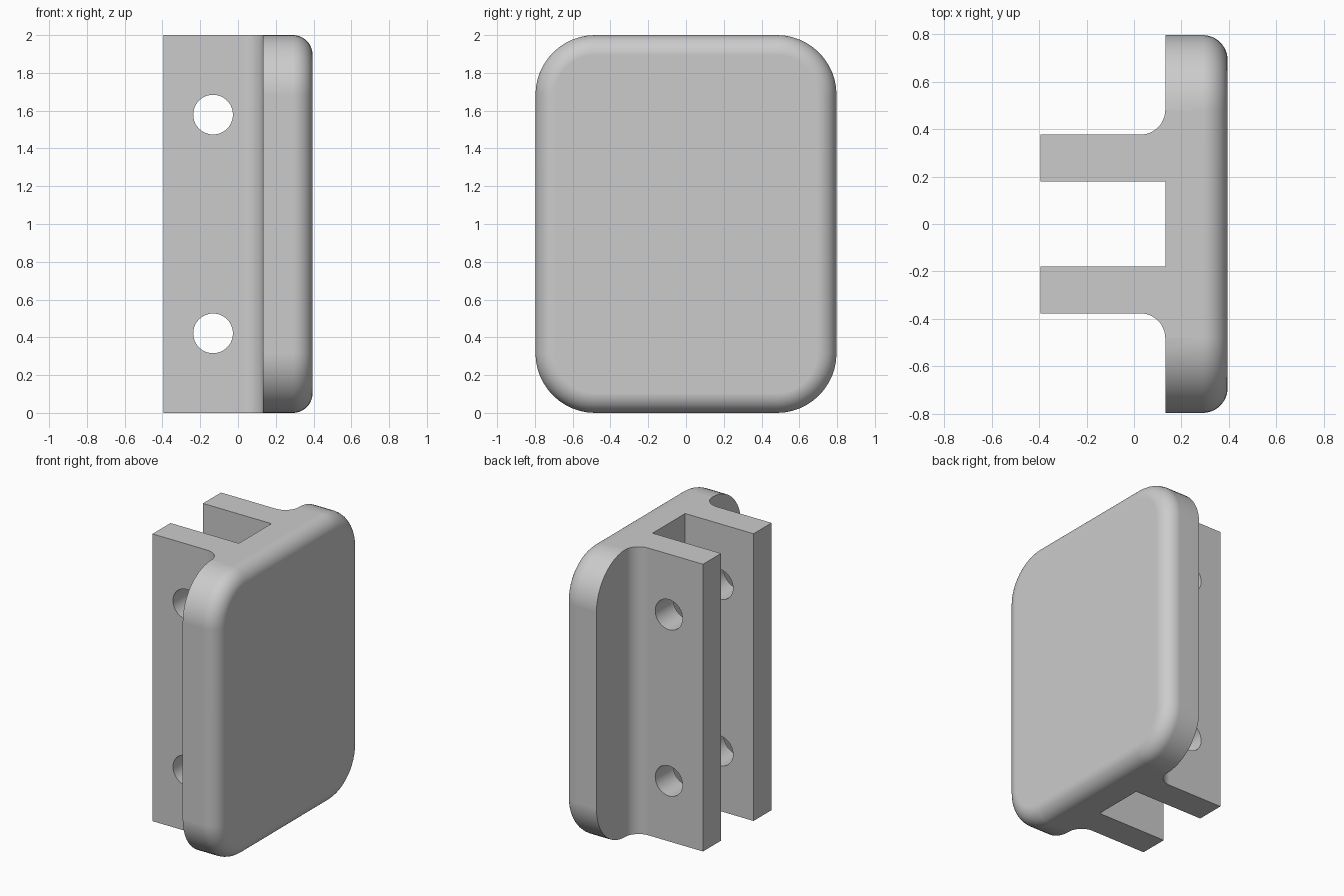
import bpy, bmesh
from math import sin, cos, pi, radians
from mathutils import Vector

cube = bpy.data.objects.get("Cube")
if cube:
    bpy.data.objects.remove(cube, do_unlink=True)

# Main dimensions
HALF_X, HALF_Y, HEIGHT = 0.395, 0.797, 2.0
BACK = 0.132                      # rear face of the pad
CORNER, FILLET = 0.316, 0.105
INNER, OUTER = 0.179, 0.377       # jaw wall faces
STEPS = 12

grey = bpy.data.materials.new("plain grey")
grey.use_nodes = True
grey.diffuse_color = (0.6, 0.6, 0.6, 1)
grey.node_tree.nodes["Principled BSDF"].inputs["Base Color"].default_value = (0.6, 0.6, 0.6, 1)


def skin(name, rings):
    """Closed solid from matching rings of points, capped at both ends."""
    bm = bmesh.new()
    loops = [[bm.verts.new(p) for p in ring] for ring in rings]
    n = len(loops[0])
    for a, b in zip(loops, loops[1:]):
        for i in range(n):
            j = (i + 1) % n
            bm.faces.new((a[i], a[j], b[j], b[i]))
    bm.faces.new(loops[0])
    bm.faces.new(loops[-1])
    bmesh.ops.recalc_face_normals(bm, faces=bm.faces)
    mesh = bpy.data.meshes.new(name)
    bm.to_mesh(mesh)
    bm.free()
    mesh.materials.append(grey)
    obj = bpy.data.objects.new(name, mesh)
    bpy.context.collection.objects.link(obj)
    return obj


def arc(cx, cy, r, start, end):
    angles = [start + (end - start) * i / STEPS for i in range(STEPS + 1)]
    return [(cx + r * cos(a), cy + r * sin(a)) for a in angles]


def pad_ring(x, inset):
    """Rounded rectangle across the pad at depth x."""
    cy, cz = HALF_Y - CORNER, HEIGHT / 2 - CORNER
    ring = []
    for k, (sy, sz) in enumerate([(1, 1), (-1, 1), (-1, -1), (1, -1)]):
        ring += arc(sy * cy, sz * cz, CORNER - inset, k * pi / 2, (k + 1) * pi / 2)
    return [(x, y, z + HEIGHT / 2) for y, z in ring]


def combine(target, other, operation):
    mod = target.modifiers.new("combine", "BOOLEAN")
    mod.operation, mod.solver, mod.object = operation, "EXACT", other
    bpy.context.view_layer.objects.active = target
    bpy.ops.object.modifier_apply(modifier=mod.name)
    bpy.data.objects.remove(other, do_unlink=True)


# Pad with a rounded outer rim
rings = [pad_ring(BACK, 0)]
for depth, rim in arc(HALF_X - FILLET, 0, FILLET, pi / 2, 0):
    rings.append(pad_ring(depth, FILLET - rim))
bracket = skin("clamp_bracket", rings)

# Two jaw walls, filleted on their outer side where they meet the pad
for name, side in (("left_jaw", 1), ("right_jaw", -1)):
    root = BACK + 0.08
    outline = [(-HALF_X, INNER), (root, INNER), (root, OUTER + FILLET)]
    outline += arc(BACK - FILLET, OUTER + FILLET, FILLET, 0, -pi / 2)
    outline.append((-HALF_X, OUTER))
    jaw = skin(name, [[(x, side * y, z) for x, y in outline] for z in (0, HEIGHT)])
    combine(bracket, jaw, "UNION")

# Bolt holes through both walls
for z in (0.421, 1.579):
    circle = [(-0.132 + 0.105 * cos(a), z + 0.105 * sin(a))
              for a in (2 * pi * i / 48 for i in range(48))]
    drill = skin("bolt_hole", [[(x, y, h) for x, h in circle] for y in (-0.6, 0.6)])
    combine(bracket, drill, "DIFFERENCE")

# Smooth shading with crisp edges
bpy.ops.object.select_all(action="DESELECT")
bracket.select_set(True)
bpy.context.view_layer.objects.active = bracket
bpy.ops.object.shade_smooth_by_angle(angle=radians(30))
weighted = bracket.modifiers.new("even shading", "WEIGHTED_NORMAL")
weighted.keep_sharp = True
